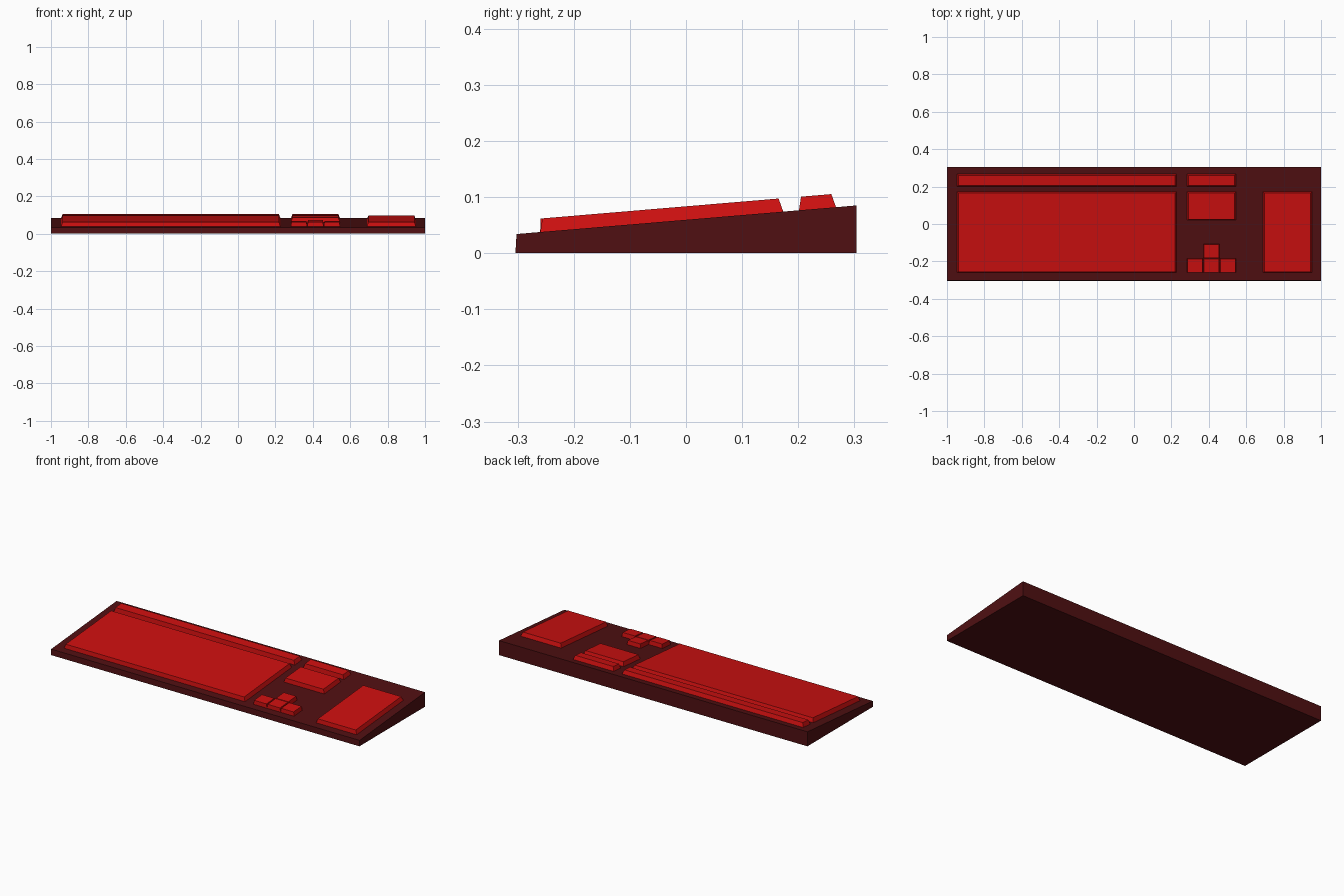
import bpy
import bmesh

cube = bpy.data.objects.get("Cube")
if cube:
    bpy.data.objects.remove(cube, do_unlink=True)


def material(name, color):
    m = bpy.data.materials.new(name)
    m.use_nodes = True
    m.diffuse_color = color
    m.node_tree.nodes["Principled BSDF"].inputs["Base Color"].default_value = color
    return m


DARK = material("dark maroon", (0.08, 0.005, 0.006, 1))
RED = material("red", (0.6, 0.005, 0.005, 1))


def deck(y):
    """Height of the sloping case top."""
    return 0.0595 + 0.084 * y


def solid(name, bottom, top, mat):
    """Closed six-sided block between two four-point rings."""
    bm = bmesh.new()
    lo = [bm.verts.new(p) for p in bottom]
    hi = [bm.verts.new(p) for p in top]
    bm.faces.new(lo[::-1])
    bm.faces.new(hi)
    for i in range(4):
        j = (i + 1) % 4
        bm.faces.new((lo[i], lo[j], hi[j], hi[i]))
    mesh = bpy.data.meshes.new(name)
    bm.to_mesh(mesh)
    bm.free()
    mesh.materials.append(mat)
    obj = bpy.data.objects.new(name, mesh)
    bpy.context.collection.objects.link(obj)


def ring(x0, x1, y0, y1, height):
    return [(x, y, height(y)) for x, y in ((x0, y0), (x1, y0), (x1, y1), (x0, y1))]


def key_block(name, x0, x1, y0, y1, taper=0.009, front=0.004):
    """Raised key group, tapered towards its top and following the slope."""
    solid(name,
          ring(x0, x1, y0, y1, lambda y: deck(y) - 0.002),
          ring(x0 + taper, x1 - taper, y0 + front, y1 - taper,
               lambda y: deck(y) + 0.024), RED)


# Wedge-shaped case
solid("case", ring(-1, 1, -0.304, 0.304, lambda y: 0),
      ring(-1, 1, -0.302, 0.304, deck), DARK)

# Large key groups
key_block("main_keys", -0.947, 0.228, -0.26, 0.174)
key_block("function_keys", -0.947, 0.228, 0.201, 0.268)
key_block("system_keys", 0.282, 0.546, 0.201, 0.268)
key_block("navigation_keys", 0.282, 0.546, 0.02, 0.174)
key_block("number_pad", 0.688, 0.952, -0.26, 0.174)

# Arrow keys
WIDTH = 0.088
for i, side in enumerate(("left", "down", "right")):
    x = 0.282 + i * WIDTH
    key_block(side + "_arrow_key", x, x + WIDTH, -0.26, -0.183, 0.004, 0.001)
key_block("up_arrow_key", 0.282 + WIDTH, 0.282 + 2 * WIDTH, -0.183, -0.106, 0.004, 0.001)
